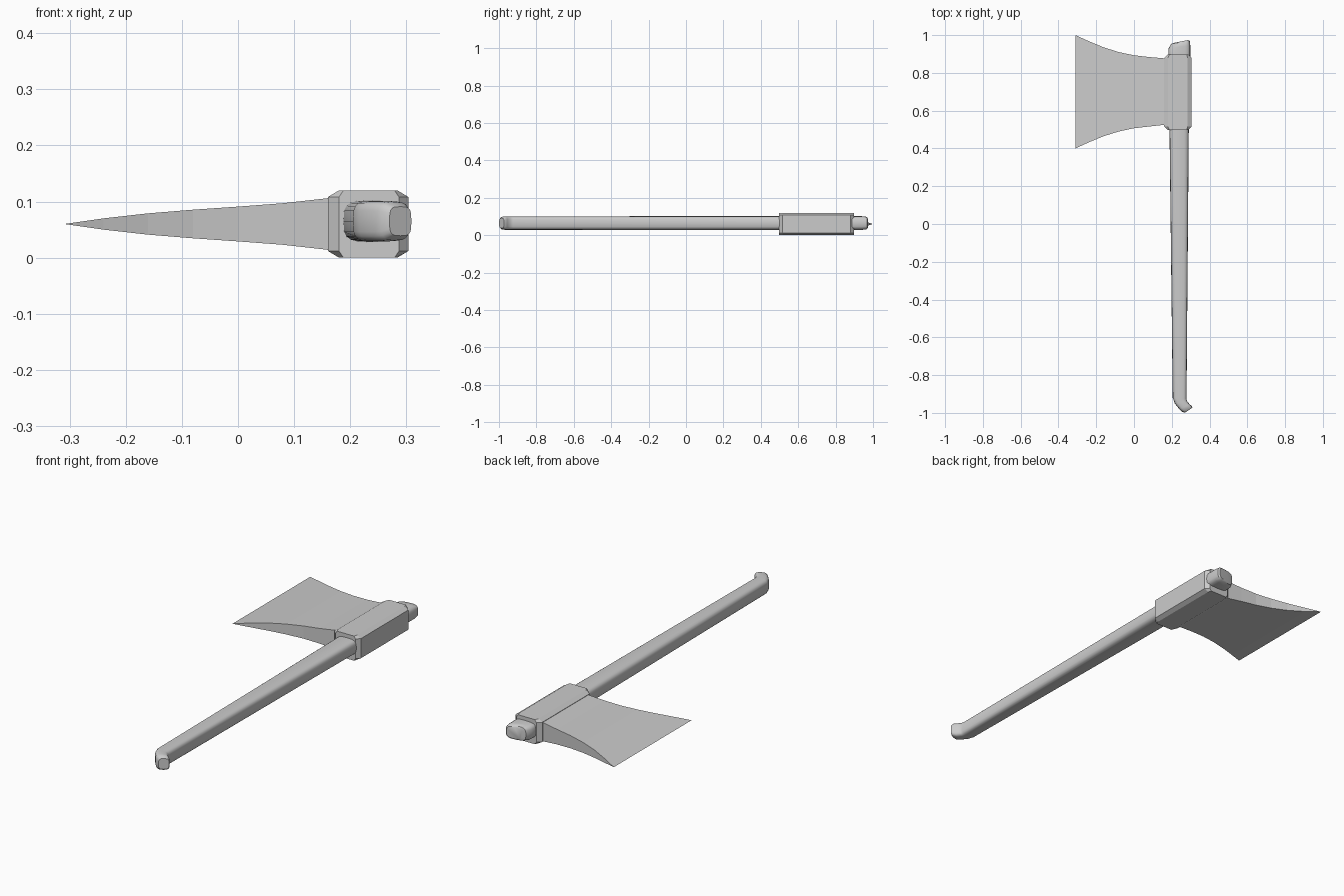
import bpy, bmesh, math

if "Cube" in bpy.data.objects:
    bpy.data.objects.remove(bpy.data.objects["Cube"])


def loft(name, rings, smooth=None):
    """Skin a list of equal-length closed rings and cap both ends."""
    bm = bmesh.new()
    rows = [[bm.verts.new(p) for p in r] for r in rings]
    n = len(rows[0])
    for a, b in zip(rows, rows[1:]):
        for i in range(n):
            j = (i + 1) % n
            bm.faces.new((a[i], a[j], b[j], b[i]))
    bm.faces.new(rows[0])
    bm.faces.new(rows[-1])
    bmesh.ops.remove_doubles(bm, verts=bm.verts, dist=1e-5)
    bmesh.ops.recalc_face_normals(bm, faces=bm.faces)
    mesh = bpy.data.meshes.new(name)
    bm.to_mesh(mesh)
    bm.free()
    ob = bpy.data.objects.new(name, mesh)
    bpy.context.collection.objects.link(ob)
    if smooth:
        bpy.ops.object.select_all(action='DESELECT')
        bpy.context.view_layer.objects.active = ob
        ob.select_set(True)
        bpy.ops.object.shade_smooth_by_angle(angle=math.radians(smooth))
    return ob


# Blade: flared wedge; x, low y, high y, half thickness
ZB = 0.06
blade = [(-0.31, 0.400, 1.000, 0.0), (-0.24, 0.432, 0.968, 0.010),
         (-0.16, 0.465, 0.935, 0.019), (-0.08, 0.490, 0.910, 0.0255),
         (0.00, 0.507, 0.893, 0.031), (0.08, 0.516, 0.884, 0.037),
         (0.16, 0.525, 0.877, 0.046), (0.18, 0.525, 0.877, 0.046)]
loft("blade", [[(x, lo, ZB - t), (x, hi, ZB - t), (x, hi, ZB + t), (x, lo, ZB + t)]
               for x, lo, hi, t in blade])


# Socket block: chamfered along its length and at both ends
def socket_ring(y, x0, x1, c=0.02, d=0.012, h=0.12):
    return [(x0 + c, y, 0), (x1 - c, y, 0), (x1, y, d), (x1, y, h - d),
            (x1 - c, y, h), (x0 + c, y, h), (x0, y, h - d), (x0, y, d)]


loft("head_socket", [socket_ring(0.497, 0.18, 0.287, 0.008), socket_ring(0.515, 0.16, 0.304),
                     socket_ring(0.880, 0.16, 0.304), socket_ring(0.898, 0.18, 0.287, 0.008)])


# Handle: rounded section stretched between left and right outline points
def handle_ring(lx, ly, rx, ry, h, n=20, e=0.55):
    ring = []
    for i in range(n):
        a = 2 * math.pi * i / n
        c, s = math.cos(a), math.sin(a)
        u = math.copysign(abs(c) ** e, c) * 0.5 + 0.5
        v = math.copysign(abs(s) ** e, s)
        ring.append((lx + (rx - lx) * u, ly + (ry - ly) * u, 0.065 + h * v))
    return ring


outline = [(0.215, 0.960, 0.288, 0.974, 0.028), (0.197, 0.954, 0.296, 0.968, 0.034),
           (0.183, 0.930, 0.298, 0.945, 0.037), (0.182, 0.895, 0.298, 0.895, 0.037),
           (0.188, 0.500, 0.290, 0.500, 0.037), (0.205, -0.920, 0.278, -0.925, 0.036),
           (0.216, -0.950, 0.281, -0.938, 0.036), (0.240, -0.980, 0.295, -0.955, 0.036),
           (0.255, -0.994, 0.305, -0.963, 0.034), (0.270, -0.999, 0.309, -0.973, 0.026)]
loft("handle", [handle_ring(*o) for o in outline], smooth=40)
